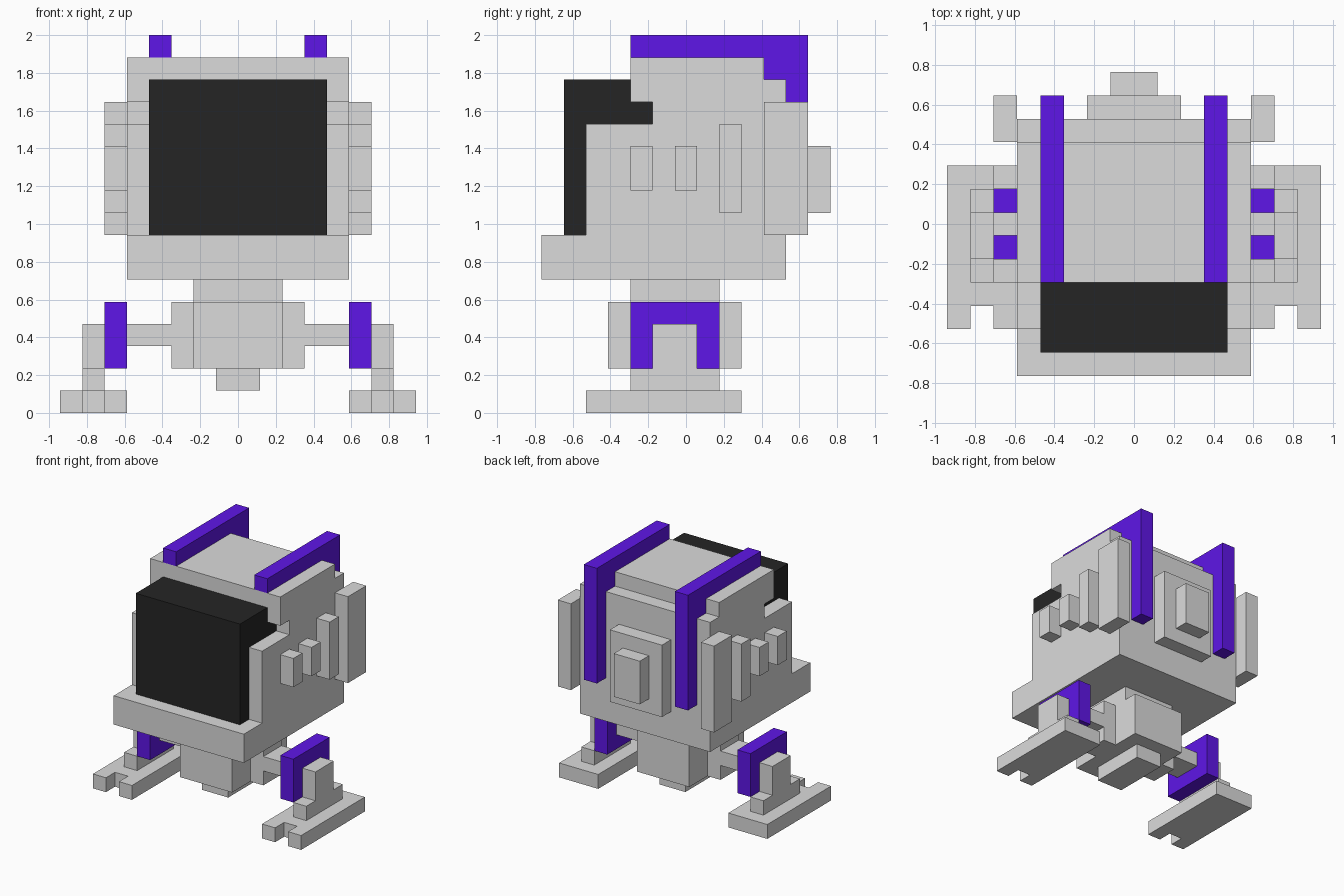
import bpy, bmesh
from mathutils import Vector

if "Cube" in bpy.data.objects:
    bpy.data.objects.remove(bpy.data.objects["Cube"])

U = 2 / 17  # one voxel


def material(name, rgb):
    m = bpy.data.materials.new(name)
    m.diffuse_color = (*rgb, 1)
    m.use_nodes = True
    m.node_tree.nodes["Principled BSDF"].inputs["Base Color"].default_value = m.diffuse_color
    return m


GREY = material("light grey", (0.71, 0.71, 0.71))
PURPLE = material("purple", (0.114, 0.008, 0.8))
BLACK = material("charcoal", (0.0185, 0.0185, 0.0185))


def extrude(name, mat, pts, lo, hi, axis="x", mirror=False):
    """Extrude a closed outline along x (outline in y,z) or z (outline in x,y)."""
    bm = bmesh.new()
    place = (lambda a, b: (lo, a, b)) if axis == "x" else (lambda a, b: (a, b, lo))
    step = Vector((hi - lo, 0, 0) if axis == "x" else (0, 0, hi - lo)) * U
    face = bm.faces.new([bm.verts.new(Vector(place(*p)) * U) for p in pts])
    new = bmesh.ops.extrude_face_region(bm, geom=[face], use_keep_orig=True)["geom"]
    bmesh.ops.translate(bm, vec=step, verts=[v for v in new if isinstance(v, bmesh.types.BMVert)])
    bmesh.ops.recalc_face_normals(bm, faces=bm.faces)
    me = bpy.data.meshes.new(name)
    bm.to_mesh(me)
    bm.free()
    me.materials.append(mat)
    ob = bpy.data.objects.new(name, me)
    bpy.context.collection.objects.link(ob)
    if mirror:
        ob.modifiers.new("Mirror", "MIRROR").use_mirror_merge = False
    return ob


def box(name, mat, x, y, z, mirror=False):
    pts = [(y[0], z[0]), (y[1], z[0]), (y[1], z[1]), (y[0], z[1])]
    return extrude(name, mat, pts, x[0], x[1], mirror=mirror)


# Head shell with chin ledge, screen recess and stepped back
extrude("head", GREY, [(-6.5, 6), (-6.5, 8), (-4.5, 8), (-4.5, 13), (-1.5, 13), (-1.5, 14),
                       (-2.5, 14), (-2.5, 16), (3.5, 16), (3.5, 15), (4.5, 15), (4.5, 6)], -5, 5)
# Dark screen
extrude("screen", BLACK, [(-5.5, 8), (-5.5, 15), (-2.5, 15), (-2.5, 14), (-1.5, 14),
                          (-1.5, 13), (-4.5, 13), (-4.5, 8)], -4, 4)
# Straps over the top and down the back
extrude("strap", PURPLE, [(-2.5, 16), (-2.5, 17), (5.5, 17), (5.5, 9), (4.5, 9), (4.5, 15),
                          (3.5, 15), (3.5, 16)], 3, 4, mirror=True)
# Side ribs: y range, z range
for i, (y, z) in enumerate([((-2.5, -1.5), (10, 12)), ((-.5, .5), (10, 12)),
                            ((1.5, 2.5), (9, 13)), ((3.5, 5.5), (8, 14))]):
    box(f"side_rib_{i + 1}", GREY, (5, 6), y, z, True)
# Back panel
box("back_panel", GREY, (-2, 2), (4.5, 5.5), (8, 13))
box("back_panel_cap", GREY, (-1, 1), (5.5, 6.5), (9, 12))

# Neck, torso and pelvis
box("neck", GREY, (-2, 2), (-2.5, 1.5), (5, 6))
extrude("torso", GREY, [(-2, -3.5), (2, -3.5), (2, -1.5), (3, -1.5), (3, .5), (2, .5),
                        (2, 2.5), (-2, 2.5), (-2, .5), (-3, .5), (-3, -1.5), (-2, -1.5)],
        2, 5, "z")
box("pelvis", GREY, (-1, 1), (-2.5, 1.5), (1, 2))

# Legs
box("hip_bar", GREY, (3, 5), (-1.5, .5), (3, 4), True)
box("leg_guard", PURPLE, (5, 6), (-2.5, 1.5), (2, 5), True)
box("shin", GREY, (6, 7), (-1.5, .5), (2, 4), True)
box("ankle", GREY, (6, 7), (-2.5, 1.5), (1, 2), True)
# Foot with notched toe
extrude("foot", GREY, [(5, -4.5), (6, -4.5), (6, -3.5), (7, -3.5), (7, -4.5), (8, -4.5),
                       (8, 2.5), (5, 2.5)], 0, 1, "z", mirror=True)
